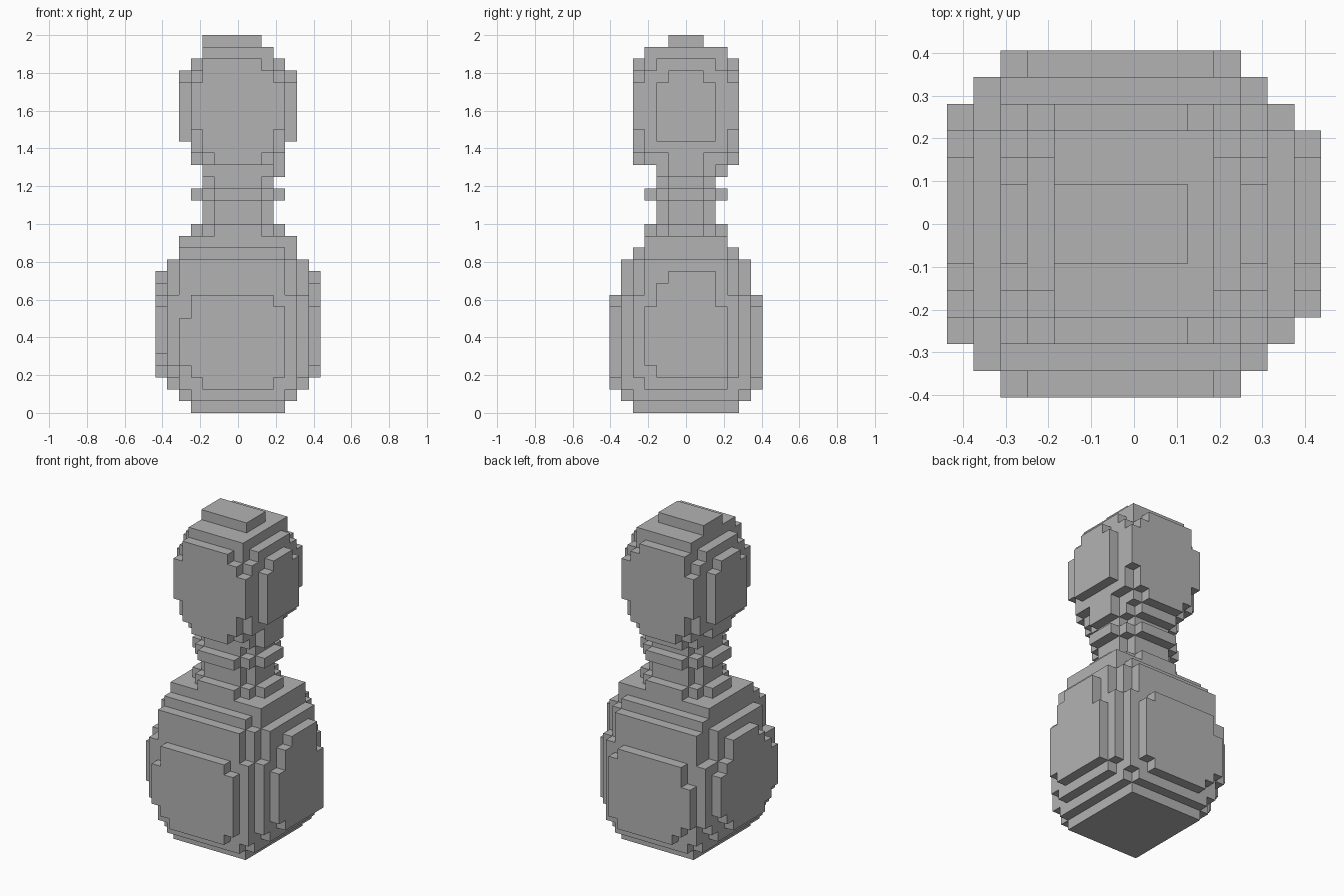
import bpy, bmesh, math
from mathutils import Vector

UNIT = 2 / 32          # edge of one block
cells = {}             # block position -> part name

old = bpy.data.objects.get("Cube")
if old:
    bpy.data.objects.remove(old, do_unlink=True)

grey = bpy.data.materials.new("stone_grey")
grey.use_nodes = True
grey.diffuse_color = (0.45, 0.45, 0.45, 1)
grey.node_tree.nodes["Principled BSDF"].inputs["Base Color"].default_value = grey.diffuse_color


def slab(part, bottom, top, left, right, back, front=None):
    """Fill a box of blocks; back and front count blocks either side of the middle row."""
    front = back if front is None else front
    for z in range(bottom, top):
        for x in range(left, right):
            for y in range(-front, back + 1):
                cells.setdefault((x, y, z), part)


def centred(part, bottom, top, *sizes):
    """Stepped cross-section: a union of centred (half width, depth) rectangles."""
    for half, depth in sizes:
        slab(part, bottom, top, -half, half, depth)


def ring(part, bottom, top):
    centred(part, bottom, top, (4, 1), (3, 2), (2, 3))


# Lower bulb, stepped from foot to shoulder
centred("body", 0, 1, (4, 4))
centred("body", 1, 2, (5, 4), (4, 5))
centred("body", 2, 3, (6, 3), (5, 5))
centred("body", 3, 10, (6, 4), (5, 5))
slab("body", 4, 10, -6, 5, 5)
centred("body", 10, 13, (6, 3), (5, 4))
slab("body", 10, 13, -5, 4, 5)
centred("body", 13, 15, (5, 3))
slab("body", 13, 14, -5, 4, 4)

# Raised panels on the front and back of the bulb
centred("body", 2, 3, (3, 6))
centred("body", 3, 9, (4, 6))
slab("body", 4, 8, -5, 4, 6)
slab("body", 9, 10, -4, 3, 6)

# Raised panel on the left side
slab("body", 3, 4, 6, 7, 3, 2)
slab("body", 4, 9, 6, 7, 3)
slab("body", 9, 11, 6, 7, 2)
slab("body", 11, 12, 6, 7, 2, 1)

# Raised panel on the right side
slab("body", 3, 4, -7, -6, 2)
slab("body", 4, 5, -7, -6, 3)
slab("body", 5, 9, -7, -6, 4)
slab("body", 9, 10, -7, -6, 3)
slab("body", 10, 11, -7, -6, 2)
slab("body", 11, 12, -7, -6, 2, 1)

# Neck column with collar and ring
ring("neck", 15, 16)
centred("neck", 16, 21, (3, 1), (2, 2))
ring("neck", 18, 19)
slab("neck", 20, 21, -3, 3, 2)
slab("neck", 20, 21, 3, 4, 1)
slab("neck", 20, 21, -2, 2, 3, 2)

# Upper bulb
centred("head", 21, 22, (4, 1), (3, 3), (2, 4))
centred("head", 22, 24, (4, 3), (3, 4))
centred("head", 24, 28, (4, 4))
centred("head", 23, 28, (5, 2))
centred("head", 28, 29, (5, 1), (4, 3), (3, 4))
centred("head", 29, 30, (4, 2), (3, 3))
slab("head", 29, 30, -3, 2, 4)
centred("head", 30, 31, (3, 3))
slab("head", 31, 32, -3, 2, 1)


def skin(part):
    """Make one mesh from the exposed block faces of a part."""
    bm = bmesh.new()
    corners = {}

    def vert(p):
        key = tuple(round(c * 2) for c in p)
        if key not in corners:
            corners[key] = bm.verts.new(p * UNIT)
        return corners[key]

    for cell, owner in cells.items():
        if owner != part:
            continue
        middle = Vector(cell) + Vector((0.5, 0, 0.5))
        for axis in range(3):
            for sign in (-1, 1):
                normal = Vector((0, 0, 0))
                normal[axis] = sign
                if tuple(int(c + n) for c, n in zip(cell, normal)) in cells:
                    continue
                u = Vector((0, 0, 0))
                u[(axis + 1) % 3] = 0.5
                v = normal.cross(u)
                centre = middle + normal / 2
                bm.faces.new([vert(centre + a * u + b * v)
                              for a, b in ((-1, -1), (1, -1), (1, 1), (-1, 1))])
    bmesh.ops.dissolve_limit(bm, angle_limit=math.radians(1),
                             verts=bm.verts[:], edges=bm.edges[:])
    mesh = bpy.data.meshes.new(part)
    bm.to_mesh(mesh)
    bm.free()
    mesh.materials.append(grey)
    obj = bpy.data.objects.new(part, mesh)
    bpy.context.collection.objects.link(obj)


for name in ("body", "neck", "head"):
    skin(name)
